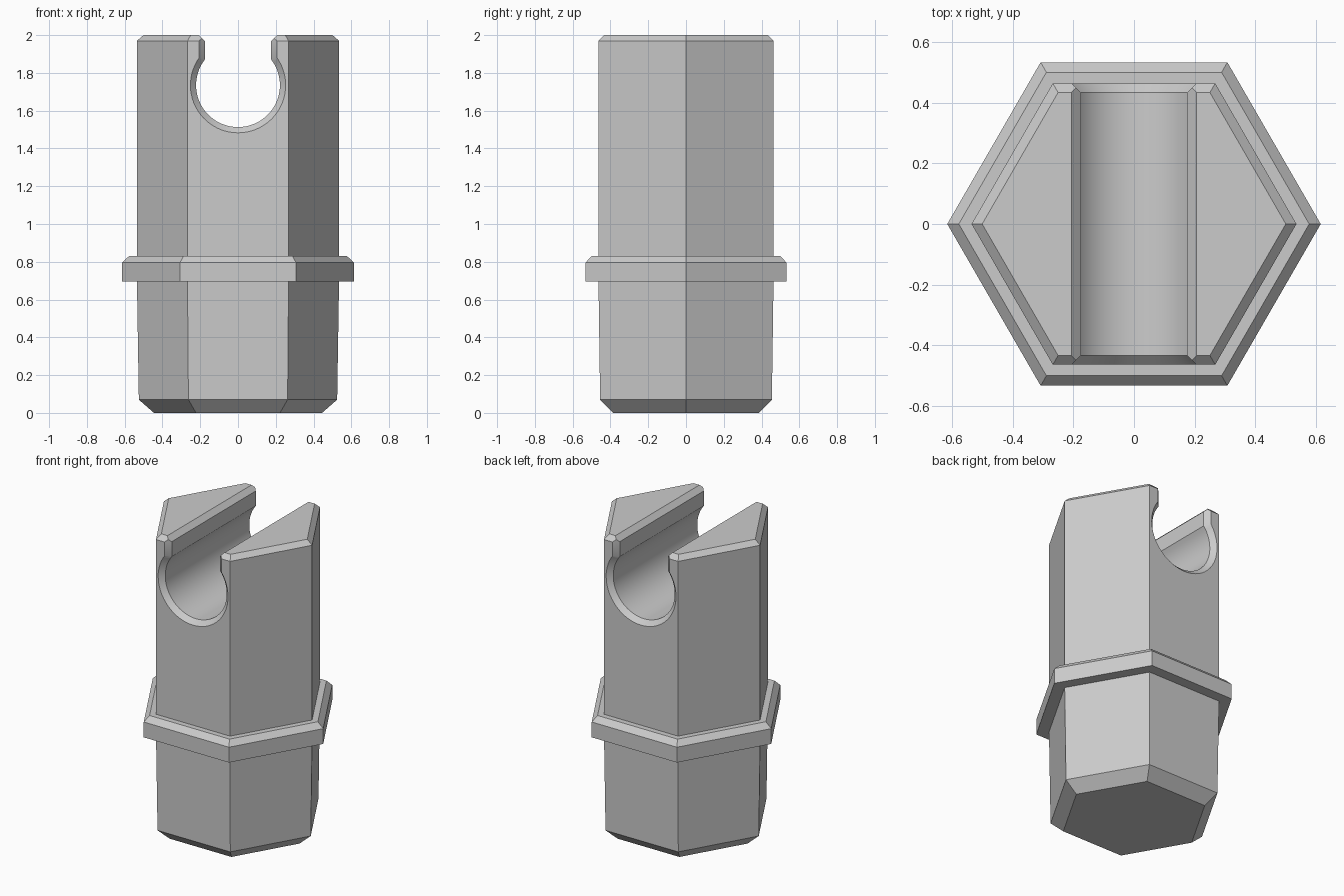
import bpy, bmesh, math

cube = bpy.data.objects.get("Cube")
if cube:
    bpy.data.objects.remove(cube, do_unlink=True)

grey = bpy.data.materials.new("plain grey")
grey.use_nodes = True
grey.diffuse_color = (0.6, 0.6, 0.6, 1)
grey.node_tree.nodes["Principled BSDF"].inputs["Base Color"].default_value = grey.diffuse_color


def loft(name, sections):
    """Closed solid through rings of equal point count."""
    bm = bmesh.new()
    rings = [[bm.verts.new(p) for p in ring] for ring in sections]
    n = len(rings[0])
    for a, b in zip(rings, rings[1:]):
        for i in range(n):
            j = (i + 1) % n
            bm.faces.new((a[i], a[j], b[j], b[i]))
    bm.faces.new(rings[0][::-1])
    bm.faces.new(rings[-1])
    bmesh.ops.recalc_face_normals(bm, faces=bm.faces)
    mesh = bpy.data.meshes.new(name)
    bm.to_mesh(mesh)
    bm.free()
    mesh.materials.append(grey)
    obj = bpy.data.objects.new(name, mesh)
    bpy.context.collection.objects.link(obj)
    return obj


def hexagon(radius, z):
    return [(radius * math.cos(k * math.pi / 3), radius * math.sin(k * math.pi / 3), z)
            for k in range(6)]


# Hexagonal post: tapered plug, collar, upright body
PROFILE = [(0.445, 0), (0.525, 0.07), (0.535, 0.695), (0.615, 0.695), (0.615, 0.795),
           (0.577, 0.83), (0.535, 0.83), (0.535, 1.97), (0.5, 2.0)]
post = loft("hexagonal_clip_post", [hexagon(r, z) for r, z in PROFILE])

# Keyhole channel cutter, flared at both ends and at the top for the chamfers
BORE, NECK, CENTRE_Z, LIP_Z = 0.222, 0.175, 1.735, 1.969
INNER_Y, OUTER_Y = 0.433, 0.51
STEPS = 48


def keyhole(y, grow):
    r, x = BORE + grow, NECK + grow
    start = math.acos(x / r)
    sweep = math.pi + 2 * start
    points = [(0.3, y, LIP_Z + 0.3 - NECK), (x, y, LIP_Z + grow)]
    for k in range(STEPS + 1):
        a = start - sweep * k / STEPS
        points.append((r * math.cos(a), y, CENTRE_Z + r * math.sin(a)))
    points += [(-px, py, pz) for px, py, pz in points[1::-1]]
    return points


flare = OUTER_Y - INNER_Y
cutter = loft("channel_cutter", [keyhole(-OUTER_Y, flare), keyhole(-INNER_Y, 0),
                                 keyhole(INNER_Y, 0), keyhole(OUTER_Y, flare)])
cutter.hide_render = True

# Cut the channel, then shade the bore smooth
cut = post.modifiers.new("channel", 'BOOLEAN')
cut.operation = 'DIFFERENCE'
cut.solver = 'EXACT'
cut.object = cutter
bpy.ops.object.select_all(action='DESELECT')
post.select_set(True)
bpy.context.view_layer.objects.active = post
bpy.ops.object.modifier_apply(modifier=cut.name)
bpy.data.objects.remove(cutter, do_unlink=True)
bpy.ops.object.shade_smooth_by_angle(angle=math.radians(25))
